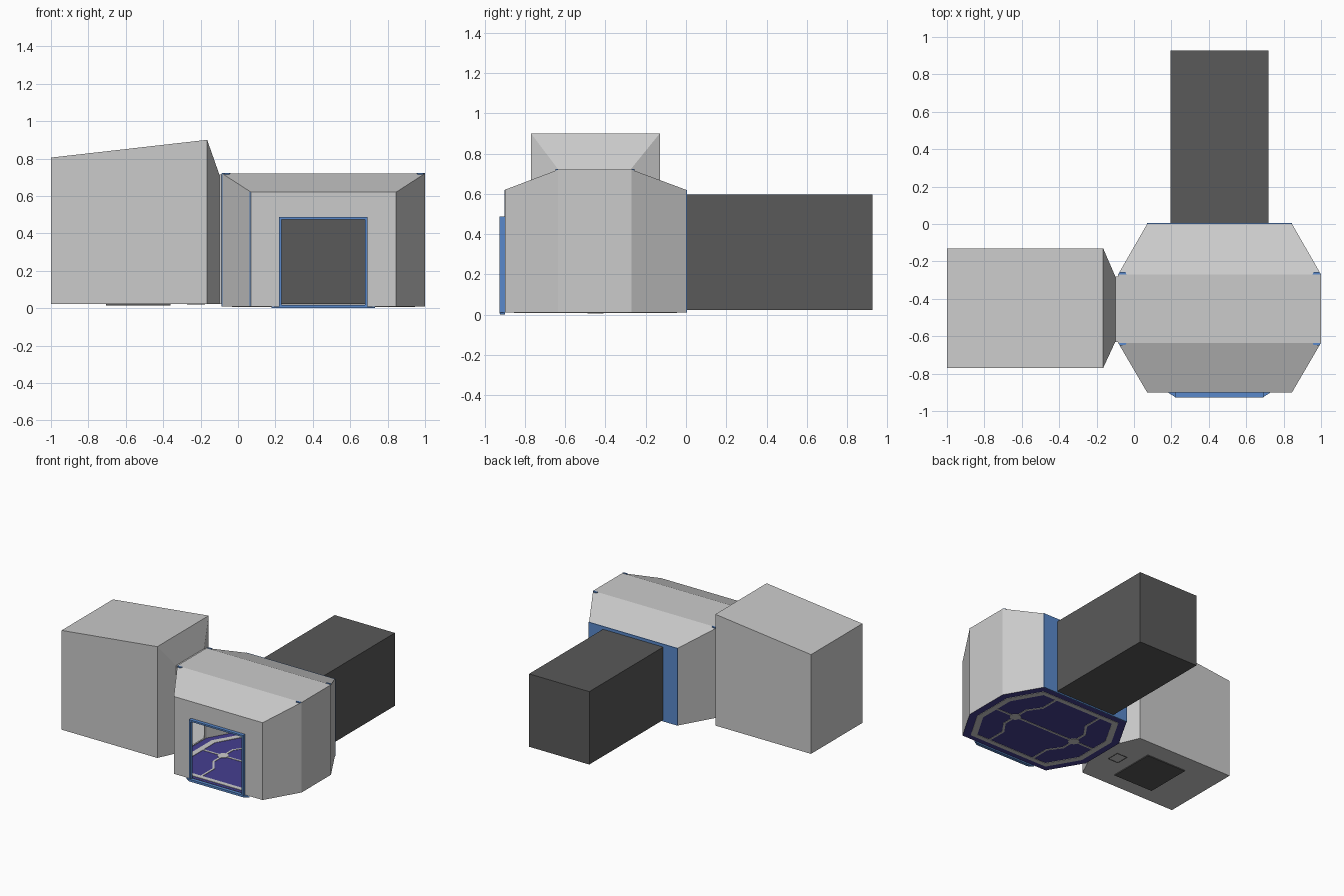
import bpy
import math
from mathutils import Vector

if "Cube" in bpy.data.objects:
    bpy.data.objects.remove(bpy.data.objects["Cube"])


def material(name, rgb):
    m = bpy.data.materials.new(name)
    m.diffuse_color = (*rgb, 1)
    m.use_nodes = True
    m.node_tree.nodes["Principled BSDF"].inputs["Base Color"].default_value = m.diffuse_color
    return m


BLUE = material("trim_blue", (0.10, 0.25, 0.60))
NAVY = material("floor_navy", (0.06, 0.05, 0.28))
DARK = material("dark_grey", (0.10, 0.10, 0.10))


def mesh(name, verts, faces, mat=None):
    me = bpy.data.meshes.new(name)
    me.from_pydata([tuple(v) for v in verts], [], faces)
    me.validate()
    ob = bpy.data.objects.new(name, me)
    bpy.context.collection.objects.link(ob)
    if mat:
        me.materials.append(mat)
    return ob


def ring(name, outer, inner, mat=None):
    """Flat band between two loops of equal length."""
    n = len(outer)
    faces = [(i, (i + 1) % n, n + (i + 1) % n, n + i) for i in range(n)]
    return mesh(name, list(outer) + list(inner), faces, mat)


def thicken(ob, t):
    mod = ob.modifiers.new("thickness", 'SOLIDIFY')
    mod.thickness = t
    mod.offset = 0
    return ob


def loft(name, loops, mat=None, cap_start=False, cap_end=False):
    """Skin through a list of equal loops."""
    n = len(loops[0])
    verts = [v for lp in loops for v in lp]
    faces = [(k * n + i, k * n + (i + 1) % n, (k + 1) * n + (i + 1) % n, (k + 1) * n + i)
             for k in range(len(loops) - 1) for i in range(n)]
    if cap_start:
        faces.append(tuple(reversed(range(n))))
    if cap_end:
        faces.append(tuple(range(len(verts) - n, len(verts))))
    return mesh(name, verts, faces, mat)


def rect_xz(x0, x1, z0, z1, y):
    return [(x0, y, z0), (x1, y, z0), (x1, y, z1), (x0, y, z1)]


def rect_yz(y0, y1, z0, z1, x):
    return [(x, y0, z0), (x, y1, z0), (x, y1, z1), (x, y0, z1)]


def rect_xy(x0, x1, y0, y1, z):
    return [(x0, y0, z), (x1, y0, z), (x1, y1, z), (x0, y1, z)]


def strip(name, pts, w, z, t, mat=None):
    """Thin flat line through plan points, visible from both sides."""
    verts, faces = [], []
    for a, b in zip(pts, pts[1:]):
        a, b = Vector(a), Vector(b)
        d = (b - a).normalized() * w / 2
        s = Vector((-d.y, d.x))
        k = len(verts)
        verts += [(*p, z) for p in (a - d - s, b + d - s, b + d + s, a - d + s)]
        faces.append((k, k + 1, k + 2, k + 3))
    return thicken(mesh(name, verts, faces, mat), t)


# main room plan, with low walls at front and back
CX, CY = 0.457, -0.45
plan = [(0.07, -0.9), (0.845, -0.9), (1.0, -0.635), (1.0, -0.27),
        (0.845, 0), (0.07, 0), (-0.085, -0.27), (-0.085, -0.635)]
FLOOR = 0.01
low = [(x, y, FLOOR) for x, y in plan]
top = [(x, y, 0.62 if y in (-0.9, 0) else 0.72) for x, y in plan]


def wall_quad(i):
    j = (i + 1) % 8
    return [low[i], low[j], top[j], top[i]]


# solid walls and roof
mesh("room_walls", low + top, [(i, i + 1, i + 9, i + 8) for i in (1, 2, 3, 5)]
     + [(7, 0, 8, 15)])
mesh("room_roof", top, [(0, 1, 2, 7), (7, 2, 3, 6), (6, 3, 4, 5)])

# walls with openings
ring("front_wall", wall_quad(0), rect_xz(0.23, 0.68, 0.02, 0.475, -0.9))
back = ring("back_wall", rect_xz(0.07, 0.845, FLOOR, 0.62, 0),
            rect_xz(0.195, 0.72, 0.02, 0.597, 0), BLUE)
thicken(back, 0.012)
ring("side_door_wall", rect_yz(-0.635, -0.27, FLOOR, 0.72, -0.085),
     rect_yz(-0.60, -0.305, 0.02, 0.6, -0.085))

# entrance frame and threshold
out0, out1 = (rect_xz(0.22, 0.692, 0.005, 0.488, y) for y in (-0.9, -0.927))
in0, in1 = (rect_xz(0.233, 0.679, 0.018, 0.475, y) for y in (-0.9, -0.927))
loft("entrance_frame", [out0, out1, in1, in0], BLUE)
sill = [(0.18, -0.9), (0.22, -0.925), (0.692, -0.925), (0.732, -0.9)]
loft("threshold", [[(x, y, z) for x, y in sill] for z in (0, 0.01)], BLUE, True, True)

# floor plate with inlaid border and circuit-like lines
mesh("room_floor", low, [tuple(range(8))], NAVY)


def inset(f):
    return [(CX + (x - CX) * f, CY + (y - CY) * f, FLOOR) for x, y in plan]


thicken(ring("floor_border", inset(0.90), inset(0.82)), 0.006)
for s in (-1, 1):
    x = CX + s * 0.272
    disc = [(x + 0.04 * math.cos(a), CY + 0.04 * math.sin(a), FLOOR)
            for a in (math.tau * i / 16 for i in range(16))]
    thicken(mesh("floor_disc", disc, [tuple(range(16))]), 0.007)
    for t in (-1, 1):
        strip("floor_line", [(x, CY), (x, CY + t * 0.12), (x - s * 0.07, CY + t * 0.22),
                             (x - s * 0.07, CY + t * 0.38)], 0.016, FLOOR, 0.005)
    strip("floor_side_line", [(x, CY), (x + s * 0.19, CY)], 0.016, FLOOR, 0.005)
strip("floor_middle_line", [(CX - 0.272, CY), (CX + 0.272, CY)], 0.016, FLOOR, 0.005)

# small blue brackets at the roof corners
for cx, s in ((-0.085, 1), (1.0, -1)):
    for y in (-0.27, -0.635):
        t = 1 if y > CY else -1
        b = [(cx, y), (cx + s * 0.045, y), (cx + s * 0.04, y + t * 0.012),
             (cx + s * 0.012, y + t * 0.014)]
        loft("roof_bracket", [[(px, py, z) for px, py in b] for z in (0.712, 0.723)],
             BLUE, True, True)

# blue edging on the left front corner wall
a, b = Vector((-0.088, -0.635, 0)), Vector((0.067, -0.902, 0))
d = (b - a).normalized() * 0.01
for p in (a, b - d):
    h = 0.72 if p is a else 0.62
    mesh("wall_edging", [p + Vector((0, 0, 0.01)), p + d + Vector((0, 0, 0.01)),
                         p + d + Vector((0, 0, h)), p + Vector((0, 0, h))],
         [(0, 1, 2, 3)], BLUE)

# back corridor, open towards the room
loft("corridor", [rect_xz(0.195, 0.72, 0.022, 0.597, y) for y in (0, 0.927)],
     DARK, cap_end=True)

# side chamber with sloping roof, tapering to a short neck
loft("side_chamber", [rect_yz(-0.77, -0.13, 0.022, 0.805, -1.0),
                      rect_yz(-0.77, -0.13, 0.022, 0.90, -0.165),
                      rect_yz(-0.63, -0.28, 0.022, 0.715, -0.10),
                      rect_yz(-0.63, -0.28, 0.022, 0.715, -0.085)], cap_start=True)
loft("chamber_floor_panel", [rect_xy(-0.705, -0.36, -0.645, -0.275, z)
                             for z in (0.015, 0.024)], DARK, True, True)
strip("chamber_step_outline", [(-0.27, -0.50), (-0.18, -0.50), (-0.18, -0.40),
                               (-0.27, -0.40), (-0.27, -0.50)], 0.006, 0.022, 0.004, DARK)
